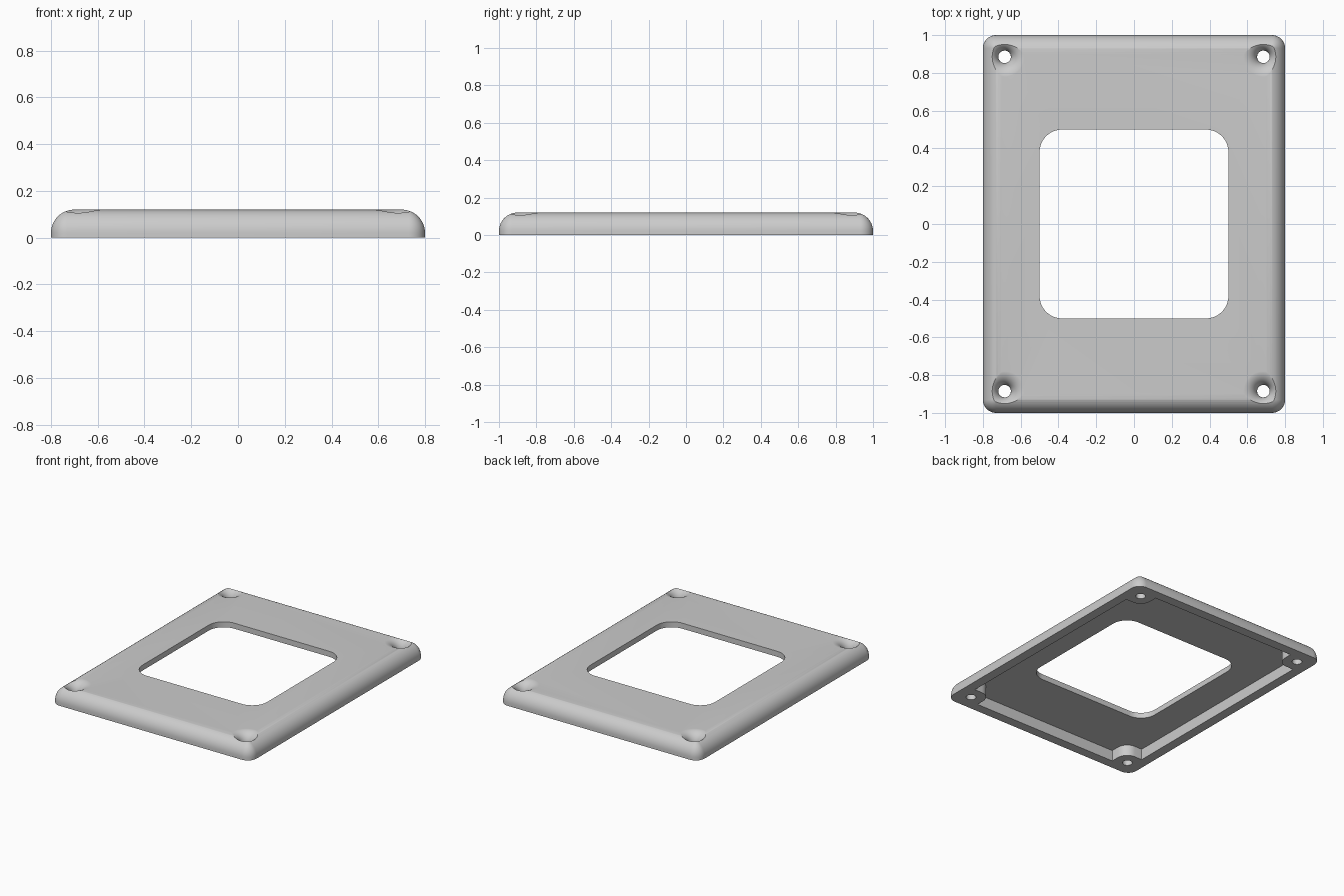
import bpy, bmesh
from math import sin, cos, pi

cube = bpy.data.objects.get("Cube")
if cube:
    bpy.data.objects.remove(cube, do_unlink=True)

HX, HY, TOP = 0.8, 1.0, 0.12      # plate half sizes and height
EDGE = 0.1                        # rounding of the upper edge
HOLE_X, HOLE_Y = 0.685, 0.885     # screw positions

grey = bpy.data.materials.new("satin_grey")
grey.use_nodes = True
grey.diffuse_color = (0.6, 0.6, 0.6, 1)
grey.node_tree.nodes["Principled BSDF"].inputs["Base Color"].default_value = (0.6, 0.6, 0.6, 1)


def rounded_rect(hx, hy, r, n=10):
    """Counter-clockwise outline with rounded corners."""
    pts = []
    for k, (sx, sy) in enumerate([(1, 1), (-1, 1), (-1, -1), (1, -1)]):
        for i in range(n + 1):
            a = (k + i / n) * pi / 2
            pts.append((sx * (hx - r) + r * cos(a), sy * (hy - r) + r * sin(a)))
    return pts


def loft(name, levels):
    """Closed solid through a stack of (outline, z) levels."""
    bm = bmesh.new()
    rings = [[bm.verts.new((x, y, z)) for x, y in pts] for pts, z in levels]
    n = len(rings[0])
    for low, high in zip(rings, rings[1:]):
        for i in range(n):
            j = (i + 1) % n
            bm.faces.new((low[i], low[j], high[j], high[i]))
    bm.faces.new(rings[0][::-1])
    bm.faces.new(rings[-1])
    mesh = bpy.data.meshes.new(name)
    bm.to_mesh(mesh)
    bm.free()
    obj = bpy.data.objects.new(name, mesh)
    bpy.context.collection.objects.link(obj)
    mesh.materials.append(grey)
    return obj


def circle(cx, cy, r, n=48):
    return [(cx + r * cos(2 * pi * i / n), cy + r * sin(2 * pi * i / n)) for i in range(n)]


def cavity_outline(hx, hy, step, r, n=8):
    """Rectangle whose corners step in around the screw bosses."""
    pts = []
    for sx, sy in [(1, 1), (-1, 1), (-1, -1), (1, -1)]:
        bx, by = hx - step, hy - step
        corner = [(hx, by)]
        for i in range(n + 1):
            a = i / n * pi / 2
            corner.append((bx + r - r * sin(a), by + r - r * cos(a)))
        corner.append((bx, hy))
        if sx * sy < 0:
            corner.reverse()
        pts += [(sx * x, sy * y) for x, y in corner]
    return pts


# Plate with a flat foot and a rounded upper edge
levels = [(rounded_rect(HX, HY, 0.07), 0)]
for i in range(15):
    t = i / 14 * pi / 2
    d = EDGE * (1 - cos(t))
    levels.append((rounded_rect(HX - d, HY - d, max(0.07 - d, 0.004)), TOP - EDGE + EDGE * sin(t)))
plate = loft("cover_plate", levels)

# Hollow underside and central opening
cavity = cavity_outline(HX - 0.07, HY - 0.07, 0.14, 0.08)
window = rounded_rect(0.5, 0.5, 0.12, 16)
cutters = [loft("cavity_cutter", [(cavity, -0.1), (cavity, 0.08)]),
           loft("window_cutter", [(window, -0.2), (window, 0.3)])]

# Screw holes flaring out to the top face
for sx in (-1, 1):
    for sy in (-1, 1):
        c = (sx * HOLE_X, sy * HOLE_Y)
        stack = [(circle(*c, 0.033), -0.1)]
        for i in range(13):
            t = i / 12 * pi / 2
            stack.append((circle(*c, 0.033 + 0.077 * (1 - cos(t))), TOP + 0.0003 - 0.077 * (1 - sin(t))))
        stack.append((circle(*c, 0.11), 0.25))
        cutters.append(loft("screw_hole_cutter", stack))

bpy.context.view_layer.objects.active = plate
for cutter in cutters:
    cutter.hide_render = True
    mod = plate.modifiers.new("cut", 'BOOLEAN')
    mod.operation = 'DIFFERENCE'
    mod.solver = 'EXACT'
    mod.object = cutter
    bpy.ops.object.modifier_apply(modifier=mod.name)
    bpy.data.objects.remove(cutter, do_unlink=True)

bpy.ops.object.select_all(action='DESELECT')
plate.select_set(True)
bpy.ops.object.shade_smooth_by_angle(angle=pi / 6)
